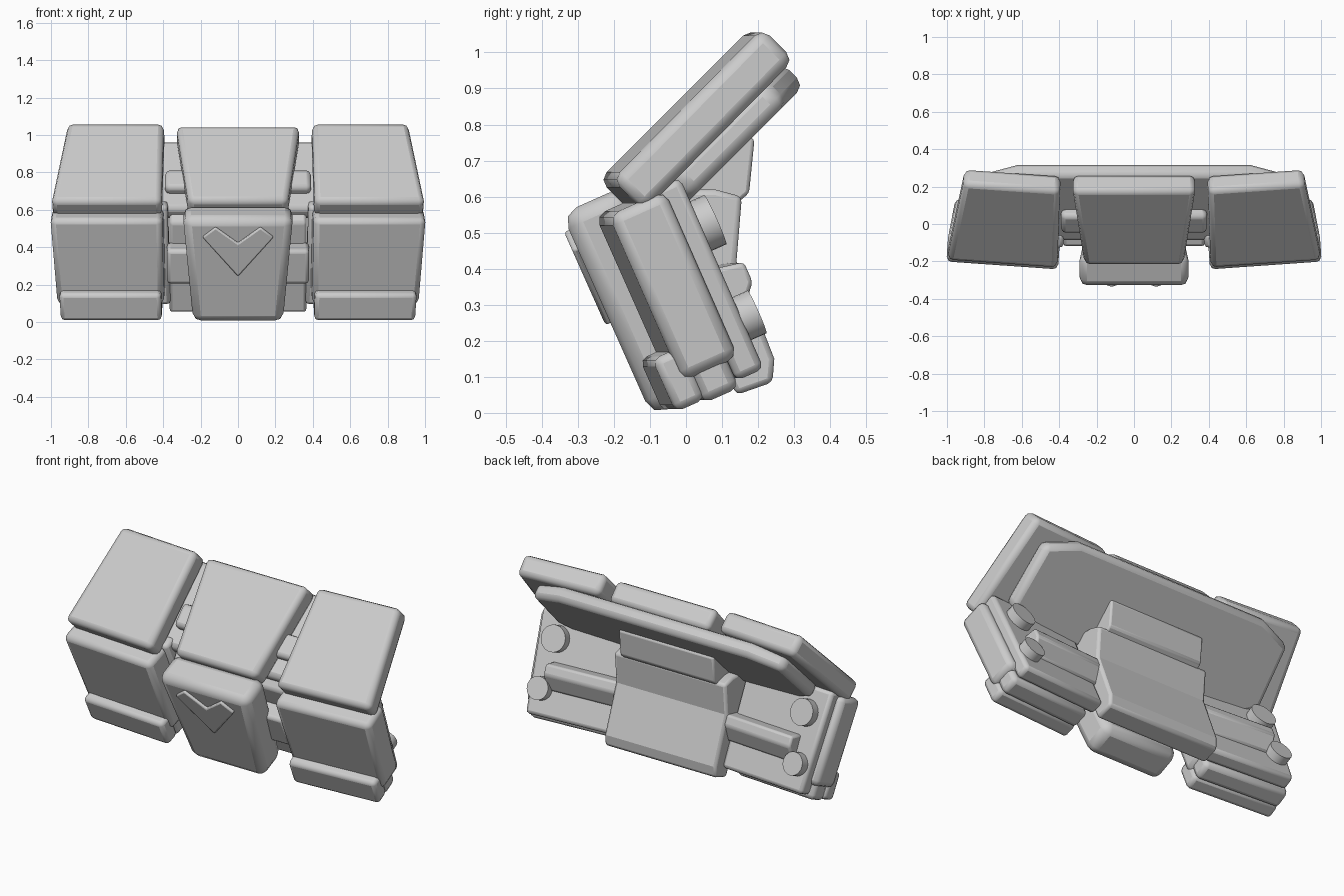
import bpy, bmesh, math
from mathutils import Vector, Matrix

if "Cube" in bpy.data.objects:
    bpy.data.objects.remove(bpy.data.objects["Cube"])

grey = bpy.data.materials.new("plain grey")
grey.use_nodes = True
grey.diffuse_color = (0.6, 0.6, 0.6, 1)
grey.node_tree.nodes["Principled BSDF"].inputs["Base Color"].default_value = (0.6, 0.6, 0.6, 1)

# Each frame gives the along and depth directions of a leaning bank of panels
r, c, s = math.sqrt(0.5), math.cos(math.radians(24)), math.sin(math.radians(24))
UPPER = (Vector((0, r, r)), Vector((0, -r, r)))
LOWER = (Vector((0, s, -c)), Vector((0, c, s)))


def finish(name, bm, bevel, side=0, segments=2):
    """Yaw the side parts, bevel and shade the finished solid."""
    if side:
        pivot = Vector((0.7 * side, 0, 0))
        bmesh.ops.rotate(bm, verts=bm.verts, cent=pivot,
                         matrix=Matrix.Rotation(math.radians(4 * side), 3, 'Z'))
    bmesh.ops.recalc_face_normals(bm, faces=bm.faces)
    mesh = bpy.data.meshes.new(name)
    bm.to_mesh(mesh)
    bm.free()
    mesh.materials.append(grey)
    obj = bpy.data.objects.new(name, mesh)
    bpy.context.collection.objects.link(obj)
    if bevel:
        mod = obj.modifiers.new("edges", 'BEVEL')
        mod.width, mod.segments, mod.limit_method = bevel, segments, 'ANGLE'
    bpy.ops.object.select_all(action='DESELECT')
    obj.select_set(True)
    bpy.context.view_layer.objects.active = obj
    bpy.ops.object.shade_smooth_by_angle(angle=math.radians(25))


def prism(name, near, far, bevel, side=0):
    """Join two matching loops of points into a solid."""
    bm = bmesh.new()
    a = [bm.verts.new(p) for p in near]
    b = [bm.verts.new(p) for p in far]
    bm.faces.new(a)
    bm.faces.new(b[::-1])
    for i in range(len(a)):
        j = (i + 1) % len(a)
        bm.faces.new((a[i], b[i], b[j], a[j]))
    finish(name, bm, bevel, side)


def slab(name, frame, outline, d0, d1, bevel=0.025, side=0):
    """Outline of (x, along) points given thickness from d0 to d1."""
    flip = side or 1
    loops = [[Vector((x * flip, 0, 0)) + frame[0] * a + frame[1] * d for x, a in outline]
             for d in (d0, d1)]
    prism(name, *loops, bevel, side)


def trapezoid(x0, x1, x2, x3, a0, a1):
    return [(x0, a0), (x1, a0), (x3, a1), (x2, a1)]


# Central armour and chevron
slab("upper_centre_panel", UPPER, trapezoid(-.265, .265, -.33, .33, .30, .87), .49, .62, .03)
slab("lower_centre_panel", LOWER, trapezoid(-.295, .295, -.24, .24, -.645, -.03), -.09, .10, .045)
slab("chevron", LOWER, [(-.19, -.54), (-.12, -.598), (0, -.505), (.12, -.598),
                        (.19, -.54), (0, -.31)], -.105, -.07, .008)

# Wide plate behind the upper panels
slab("upper_back_plate", UPPER, [(-.72, .36), (.72, .36), (.84, .44), (.82, .80), (.62, .875),
                                 (-.62, .875), (-.82, .80), (-.84, .44)], .41, .50, .03)
slab("upper_connector", UPPER, trapezoid(-.39, .39, -.39, .39, .47, .61), .48, .55, .025)
slab("lower_connector", LOWER, trapezoid(-.38, .38, -.38, .38, -.40, -.20), .04, .16, .02)


# Central core and the pylon that carries the upper plate
def profile_block(name, half, points, bevel):
    prism(name, *[[Vector((x, y, z)) for y, z in points] for x in (-half, half)], bevel)


profile_block("core", .365, [(.155, .60), (.14, .42), (.245, .15), (.24, .085),
                             (.14, .05), (-.09, .53), (-.04, .62), (.08, .62)], .015)
profile_block("pylon", .31, [(.19, .76), (.175, .61), (.14, .58), (-.04, .58),
                             (-.04, .62), (.12, .79)], .01)

# Side panel stacks
for label, side in (("left", 1), ("right", -1)):
    slab(label + "_upper_panel", UPPER, trapezoid(.395, .985, .41, .925, .30, .895),
         .49, .615, .03, side)
    slab(label + "_lower_panel", LOWER, trapezoid(.39, .99, .395, .965, -.595, -.09),
         .01, .18, .03, side)
    slab(label + "_middle_layer", LOWER, trapezoid(.41, .955, .41, .94, -.59, -.01),
         .04, .15, .025, side)
    slab(label + "_back_layer", LOWER, trapezoid(.37, .95, .37, .92, -.61, -.03),
         .15, .235, .02, side)
    slab(label + "_bumper", LOWER, trapezoid(.405, .95, .405, .945, -.18, -.02),
         -.04, .05, .022, side)

    # Wedge shaped rear arm, deepest along its upper edge
    arm = [(-.34, .21), (-.32, .31), (-.26, .31), (-.18, .24), (-.18, .21)]
    prism(label + "_rear_arm",
          *[[Vector((x * side, 0, 0)) + LOWER[0] * a + LOWER[1] * d for a, d in arm]
            for x in (.34, .82)], .012, side)

    # Round studs on the rear
    for part, x, a, radius in (("upper", .82, -.46, .075), ("lower", .85, -.18, .065)):
        ring = [(x + radius * math.cos(i * math.tau / 24), a + radius * math.sin(i * math.tau / 24))
                for i in range(24)]
        slab(label + "_" + part + "_stud", LOWER, ring, .22, .285, 0, side)
